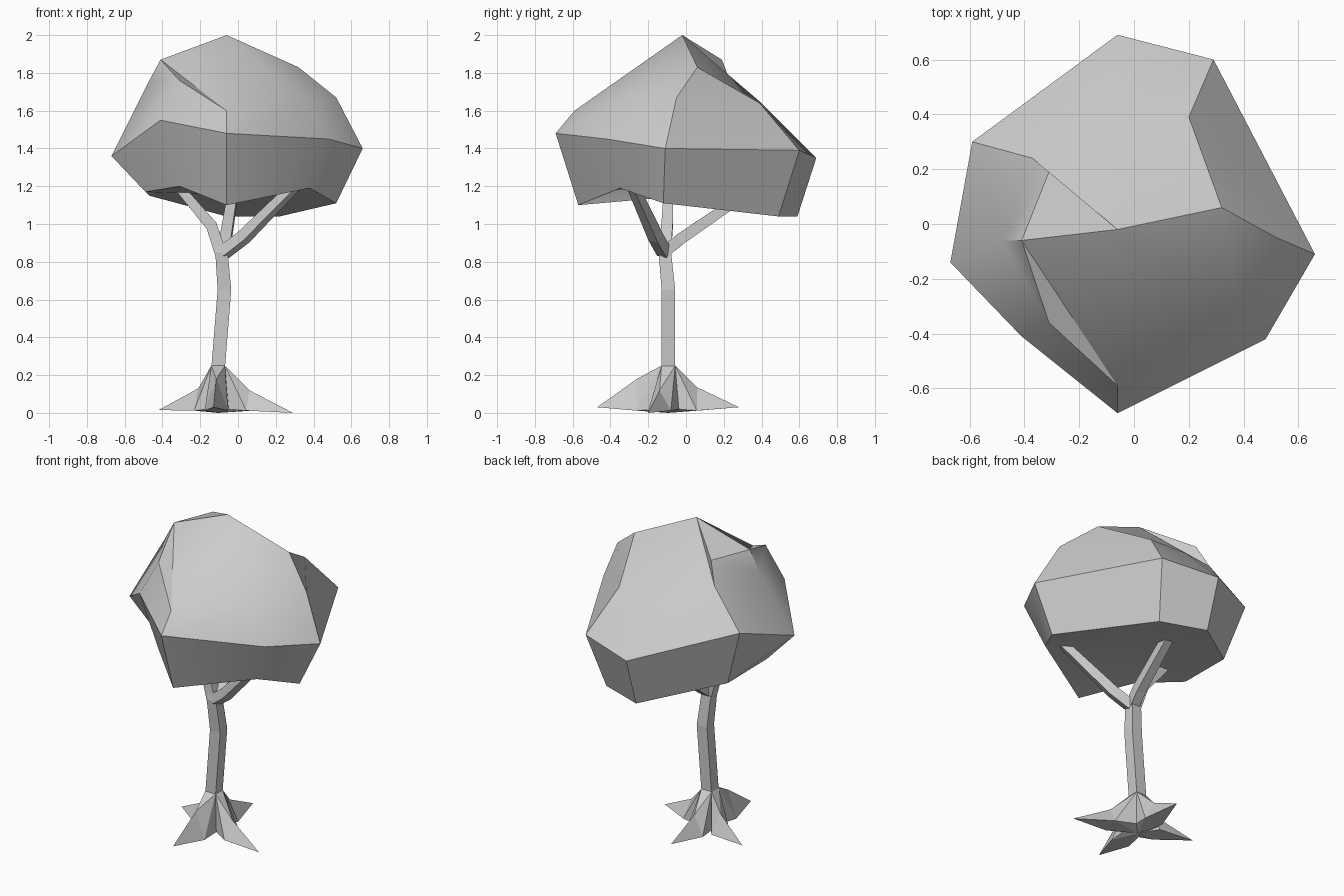
import bpy, bmesh, math
from mathutils import Vector

if "Cube" in bpy.data.objects:
    bpy.data.objects.remove(bpy.data.objects["Cube"])


def make_object(name, verts, faces, smooth_angle=None):
    mesh = bpy.data.meshes.new(name)
    mesh.from_pydata([tuple(v) for v in verts], [], faces)
    bm = bmesh.new()
    bm.from_mesh(mesh)
    bmesh.ops.recalc_face_normals(bm, faces=bm.faces)
    bm.to_mesh(mesh)
    bm.free()
    ob = bpy.data.objects.new(name, mesh)
    bpy.context.collection.objects.link(ob)
    if smooth_angle:
        bpy.ops.object.select_all(action='DESELECT')
        ob.select_set(True)
        bpy.context.view_layer.objects.active = ob
        bpy.ops.object.shade_smooth_by_angle(angle=math.radians(smooth_angle))
    return ob


def square_tube(name, path, side, flat_rings=False):
    """Four-sided limb along a path of (point, half width)."""
    verts, faces = [], []
    pts = [Vector(p) for p, _ in path]
    for i, (p, w) in enumerate(path):
        d = (pts[min(i + 1, len(pts) - 1)] - pts[max(i - 1, 0)]).normalized()
        if flat_rings:
            d = Vector((0, 0, 1))
        u = (Vector(side) - d * d.dot(Vector(side))).normalized()
        v = d.cross(u)
        for a, b in ((-1, -1), (1, -1), (1, 1), (-1, 1)):
            verts.append(pts[i] + u * a * w + v * b * w)
    for i in range(len(path) - 1):
        for k in range(4):
            n = (k + 1) % 4
            faces.append((4 * i + k, 4 * i + n, 4 * i + 4 + n, 4 * i + 4 + k))
    e = len(verts) - 4
    faces += [(3, 2, 1, 0), (e, e + 1, e + 2, e + 3)]
    return make_object(name, verts, faces)


# Canopy: three eight-point rings, starting at the front and going round
lower = [(-.06, -.57, 1.10), (.38, -.35, 1.19), (.52, -.12, 1.11), (.22, .49, 1.04),
         (-.06, .59, 1.04), (-.47, .25, 1.15), (-.49, -.12, 1.17), (-.31, -.36, 1.20)]
middle = [(-.06, -.69, 1.48), (.48, -.42, 1.45), (.66, -.11, 1.40), (.29, .60, 1.39),
          (-.06, .69, 1.35), (-.59, .30, 1.52), (-.67, -.14, 1.36), (-.41, -.41, 1.55)]
upper = [(-.06, -.59, 1.60), (.38, -.35, 1.65), (.52, -.05, 1.67), (.20, .39, 1.64),
         (-.06, .40, 1.64), (-.37, .24, 1.74), (-.48, -.06, 1.74), (-.31, -.36, 1.76)]
# Crown points: apex, right, back left, left; then the underside centre
crown = [(-.06, -.02, 2.0), (.32, .06, 1.83), (-.31, .19, 1.87), (-.41, -.06, 1.87)]
link = [24, 25, 25, 25, 24, 26, 27, 27]
faces = [(24, 26, 27)]
for k in range(8):
    n = (k + 1) % 8
    faces += [(k, n, 8 + n, 8 + k), (8 + k, 8 + n, 16 + n, 16 + k), (28, n, k)]
    faces.append((16 + k, 16 + n, link[k]))
    if link[k] != link[n]:
        faces.append((16 + n, link[n], link[k]))
make_object("canopy", lower + middle + upper + crown + [(0, 0, 1.15)], faces, 35)

# Trunk with a slight bend
square_tube("trunk", [((-.105, -.093, .24), .036), ((-.072, -.093, .65), .036),
                      ((-.087, -.112, .85), .033), ((-.08, -.11, .90), .026)],
            (1, 0, 0), True)

# Three branches
square_tube("left_branch", [((-.087, -.112, .83), .031), ((-.14, -.10, .99), .03),
                            ((-.36, -.09, 1.25), .022)], (0, 1, 0))
square_tube("right_branch", [((-.075, -.115, .85), .03), ((.03, -.16, .93), .03),
                             ((.34, -.30, 1.24), .022)], (1, 1, 0))
square_tube("back_branch", [((-.08, -.105, .86), .03), ((-.065, -.03, .92), .03),
                            ((-.03, .29, 1.14), .026)], (1, 0, 0))

# Root flare: four roots spreading from the square trunk foot
centre = Vector((-.105, -.093, 0))
corners = [(-1, -1), (1, -1), (1, 1), (-1, 1)]
verts = [centre + Vector((a * .036, b * .036, .25)) for a, b in corners]
verts += [centre + Vector((a * .055, b * .055, .02)) for a, b in corners]
verts.append(centre)
faces = [(0, 1, 2, 3)]
roots = [((-.13, -.47, .03), (-.115, -.26, .18)), ((.29, -.20, 0), (.06, -.14, .12)),
         ((-.09, .28, .03), (-.10, .06, .135)), ((-.42, .03, .015), (-.21, -.05, .13))]
for k, (tip, ridge) in enumerate(roots):
    n = (k + 1) % 4
    tip, ridge = Vector(tip), Vector(ridge)
    out = Vector((tip.x - centre.x, tip.y - centre.y, 0)).normalized()
    across = Vector((-out.y, out.x, 0)) * .062
    foot = Vector((ridge.x, ridge.y, .012))
    b = len(verts)
    verts += [ridge, foot - across, foot + across, tip]
    faces += [(k, n, b), (k, b, b + 1), (k, b + 1, 4 + k), (n, b + 2, b),
              (n, 4 + n, b + 2), (b, b + 3, b + 1), (b, b + 2, b + 3),
              (b + 1, b + 3, b + 2), (8, 4 + k, b + 1), (8, b + 1, b + 2),
              (8, b + 2, 4 + n)]
make_object("roots", verts, faces)
